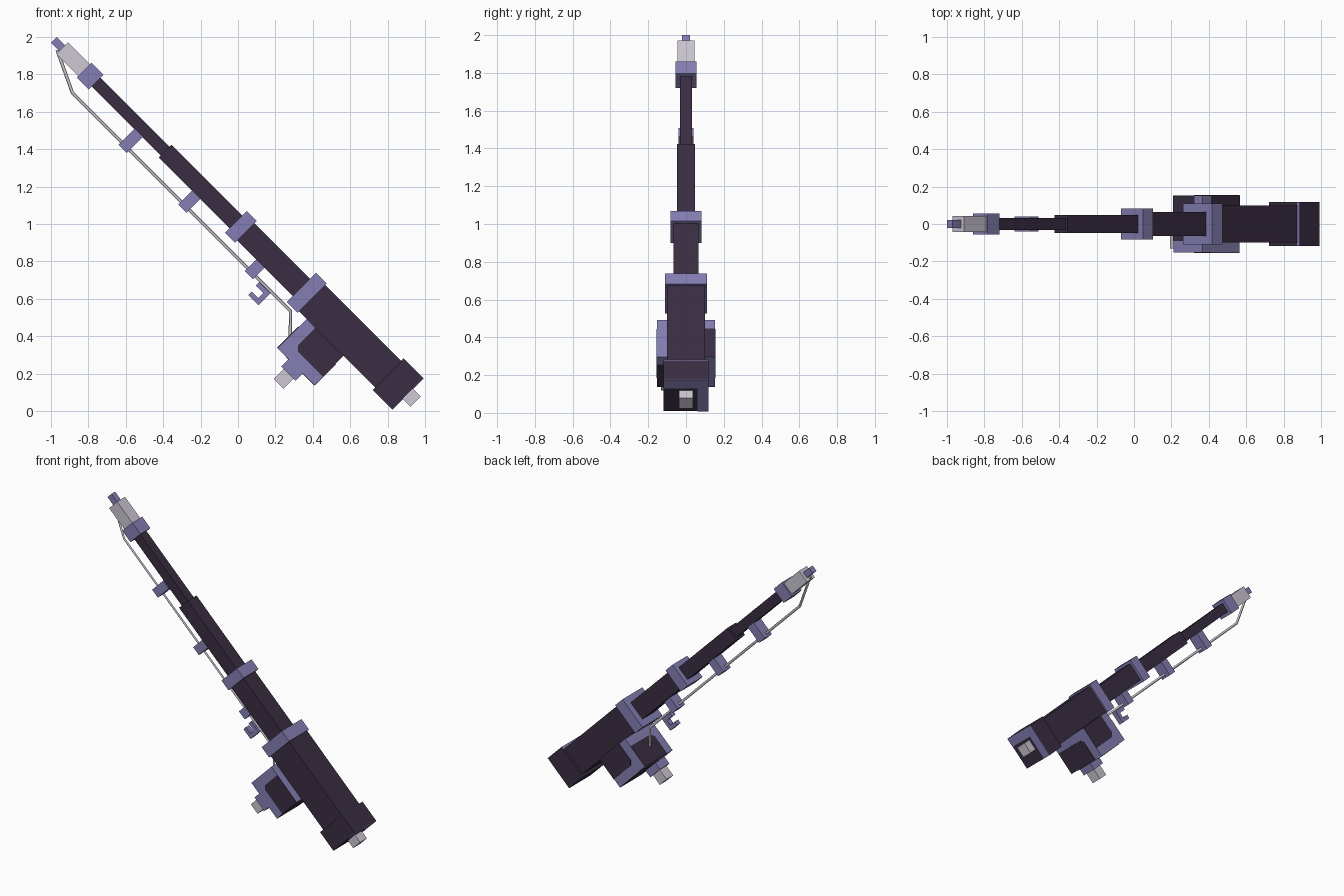
import bpy, bmesh, math
from mathutils import Vector

if "Cube" in bpy.data.objects:
    bpy.data.objects.remove(bpy.data.objects["Cube"])

R = math.sqrt(0.5)


def material(name, rgb):
    m = bpy.data.materials.new(name)
    m.diffuse_color = (*rgb, 1)
    m.use_nodes = True
    m.node_tree.nodes["Principled BSDF"].inputs["Base Color"].default_value = m.diffuse_color
    return m


DARK = material("dark plum", (0.042, 0.027, 0.054))
PURPLE = material("dusty purple", (0.235, 0.212, 0.456))
GREY = material("pale grey", (0.61, 0.57, 0.65))


def place(u, y, v):
    """u runs along the rod from butt to tip, v points to its underside."""
    return Vector((0.5 - (u + v) * R, y, 0.5 + (u - v) * R))


def prism(name, pts, lo, hi, axis, mat):
    """Extrude a 2D outline along local axis 0 (u), 1 (y) or 2 (v)."""
    bm = bmesh.new()
    rings = []
    for h in (lo, hi):
        ring = []
        for p in pts:
            c = list(p)
            c.insert(axis, h)
            ring.append(bm.verts.new(place(*c)))
        rings.append(ring)
    a, b = rings
    bm.faces.new(a)
    bm.faces.new(b[::-1])
    n = len(a)
    for i in range(n):
        j = (i + 1) % n
        bm.faces.new((a[i], b[i], b[j], a[j]))
    bmesh.ops.recalc_face_normals(bm, faces=bm.faces)
    me = bpy.data.meshes.new(name)
    bm.to_mesh(me)
    bm.free()
    me.materials.append(mat)
    ob = bpy.data.objects.new(name, me)
    bpy.context.collection.objects.link(ob)
    return ob


def box(name, u, y, v, mat):
    pts = [(u[0], y[0]), (u[1], y[0]), (u[1], y[1]), (u[0], y[1])]
    return prism(name, pts, v[0], v[1], 2, mat)


def rod_part(name, u0, u1, r, mat):
    return box(name, (u0, u1), (-r, r), (-r, r), mat)


# Rod: butt, handle, rings, tapering sections and tip
rod_part("butt_cap", -0.635, -0.57, 0.038, GREY)
rod_part("butt", -0.576, -0.43, 0.118, DARK)
rod_part("handle", -0.44, 0.16, 0.1, DARK)
rod_part("handle_ring", 0.147, 0.228, 0.11, PURPLE)
rod_part("lower_section", 0.22, 0.66, 0.065, DARK)
rod_part("middle_ring", 0.647, 0.723, 0.083, PURPLE)
rod_part("middle_section", 0.71, 1.259, 0.048, DARK)
rod_part("upper_section", 1.25, 1.79, 0.033, DARK)
rod_part("tip_ring", 1.78, 1.87, 0.055, PURPLE)
rod_part("tip", 1.86, 2.036, 0.044, GREY)
rod_part("tip_end", 2.03, 2.1, 0.021, PURPLE)

# Painted borders on the butt
T = 0.003
box("butt_side_border", (-0.576 - T, -0.575), (0.06, 0.118), (-0.118, 0.118), PURPLE)
box("butt_top_border", (-0.576 - T, -0.575), (-0.118, 0.06), (-0.118, -0.055), PURPLE)
box("butt_front_border", (-0.431, -0.43 + T), (-0.118, 0.118), (-0.118, -0.1), PURPLE)

# Line guides
for i, (u, v0) in enumerate([(0.473, 0.06), (0.976, 0.045), (1.427, 0.032)]):
    box(f"line_guide_{i + 1}", (u - 0.031, u + 0.031), (-0.04, 0.04), (v0, 0.153), PURPLE)

# Reel body
U0, U1, V0, V1, Y = -0.19, 0.088, 0.1, 0.32, 0.153
box("reel", (U0, U1), (-Y, Y), (V0, V1), PURPLE)


def panel(name, p0, p1, lo, hi, axis):
    """Dark plate from p0 to p1 with the corner at p1 clipped."""
    (a0, b0), (a1, b1) = p0, p1
    ca = math.copysign(0.025, a1 - a0)
    cb = math.copysign(0.025, b1 - b0)
    pts = [(a0, b0), (a1, b0), (a1, b1 - cb), (a1 - ca, b1), (a0, b1)]
    prism(name, pts, lo, hi, axis, DARK)


# Dark painted panels on each reel face
for side, s in (("front", -1), ("back", 1)):
    panel(f"reel_{side}_panel", (U0, V0), (0.022, 0.257), s * (Y - 0.001), s * (Y + T), 1)
panel("reel_lower_panel", (-Y, V1), (0.09, 0.16), U0 - T, U0 + 0.001, 0)
panel("reel_upper_panel", (Y, V1), (-0.09, 0.16), U1 - 0.001, U1 + T, 0)
panel("reel_top_panel", (U0, Y), (0.022, -0.09), V0 - T, V0 + 0.001, 2)
panel("reel_under_panel", (U0, Y), (0.022, -0.09), V1 - 0.001, V1 + T, 2)

# Reel crank
box("crank_base", (-0.103, 0.004), (-0.148, -0.042), (0.31, 0.375), PURPLE)
box("crank_knob", (-0.088, -0.014), (-0.132, -0.058), (0.37, 0.45), GREY)

# Hook, J-shaped outline
hook = [(0.408, 0.138), (0.322, 0.138), (0.322, 0.23), (0.4, 0.23),
        (0.4, 0.203), (0.35, 0.203), (0.35, 0.166), (0.408, 0.166)]
prism("hook", hook, -0.018, 0.018, 1, PURPLE)

# Fishing line as a thin square strand
path = [(-0.967, 1.93), (-0.885, 1.7), (0.28, 0.535), (0.28, 0.39)]
cu = bpy.data.curves.new("fishing_line", "CURVE")
cu.dimensions = "3D"
cu.bevel_depth = 0.009
cu.bevel_resolution = 0
cu.use_fill_caps = True
sp = cu.splines.new("POLY")
sp.points.add(len(path) - 1)
for p, (x, z) in zip(sp.points, path):
    p.co = (x, 0, z, 1)
cu.materials.append(GREY)
bpy.context.collection.objects.link(bpy.data.objects.new("fishing_line", cu))
